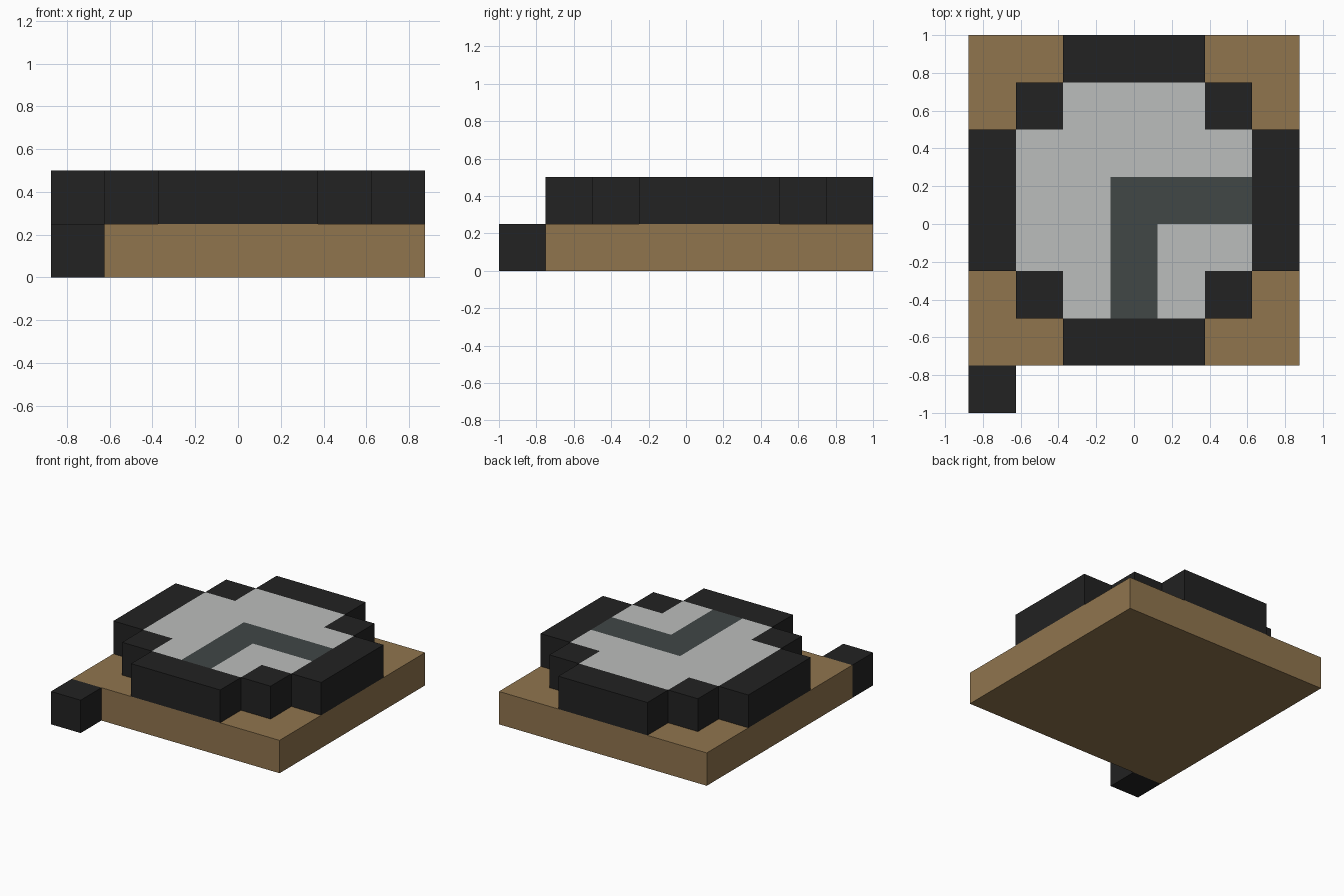
import bpy
import bmesh
from mathutils import Vector

cube = bpy.data.objects.get("Cube")
if cube:
    bpy.data.objects.remove(cube, do_unlink=True)

U = 0.25                         # one block
CENTRE = Vector((0, U / 2, 0))   # middle of the plate


def material(name, r, g, b):
    m = bpy.data.materials.new(name)
    m.use_nodes = True
    m.diffuse_color = (r, g, b, 1)
    bsdf = next(n for n in m.node_tree.nodes if n.type == 'BSDF_PRINCIPLED')
    bsdf.inputs["Base Color"].default_value = (r, g, b, 1)
    return m


brown = material("wood_brown", 0.28, 0.178, 0.076)
black = material("near_black", 0.016, 0.016, 0.016)
grey = material("light_grey", 0.5, 0.51, 0.505)
slate = material("dark_slate", 0.052, 0.063, 0.062)


def add_object(name, bm, *mats):
    bmesh.ops.recalc_face_normals(bm, faces=bm.faces)
    mesh = bpy.data.meshes.new(name)
    bm.to_mesh(mesh)
    bm.free()
    for m in mats:
        mesh.materials.append(m)
    obj = bpy.data.objects.new(name, mesh)
    bpy.context.collection.objects.link(obj)
    return obj


def block(name, x, y, layer, width, depth, mat):
    """Box one block high; position and size in blocks from the plate centre."""
    bm = bmesh.new()
    bmesh.ops.create_cube(bm, size=U)
    bmesh.ops.scale(bm, vec=(width, depth, 1), verts=bm.verts)
    bmesh.ops.translate(bm, vec=CENTRE + U * Vector((x, y, layer + 0.5)), verts=bm.verts)
    return add_object(name, bm, mat)


# Base plate and the small block at its front right corner
block("base_plate", 0, 0, 0, 7, 7, brown)
block("corner_block", -3, -4, 0, 1, 1, black)

# Stepped rim: four bars and four corner blocks
for side, s in (("left", 1), ("right", -1)):
    block(f"rim_bar_{side}", 3 * s, 0, 1, 1, 3, black)
    for end, e in (("back", 1), ("front", -1)):
        block(f"rim_corner_{end}_{side}", 2 * s, 2 * e, 1, 1, 1, black)
for end, e in (("back", 1), ("front", -1)):
    block(f"rim_bar_{end}", 0, 3 * e, 1, 3, 1, black)

# Dial: grid of cells without its corners, with the two hands as coloured cells
bm = bmesh.new()
bmesh.ops.create_grid(bm, x_segments=5, y_segments=5, size=2.5 * U)
corners = [f for f in bm.faces
           if all(abs(c) > 1.5 * U for c in f.calc_center_median().xy)]
bmesh.ops.delete(bm, geom=corners, context='FACES')
top = bmesh.ops.extrude_face_region(bm, geom=bm.faces[:], use_keep_orig=True)["geom"]
bmesh.ops.translate(bm, vec=(0, 0, U),
                    verts=[v for v in top if isinstance(v, bmesh.types.BMVert)])
for f in bm.faces:
    col, row, height = f.calc_center_median() / U
    on_top = height > 0.9
    long_hand = abs(col) < 0.5 and row < 0.5
    side_hand = abs(row) < 0.5 and col > -0.5
    f.material_index = int(on_top and (long_hand or side_hand))
bmesh.ops.translate(bm, vec=CENTRE + Vector((0, 0, U)), verts=bm.verts)
add_object("dial", bm, grey, slate)
